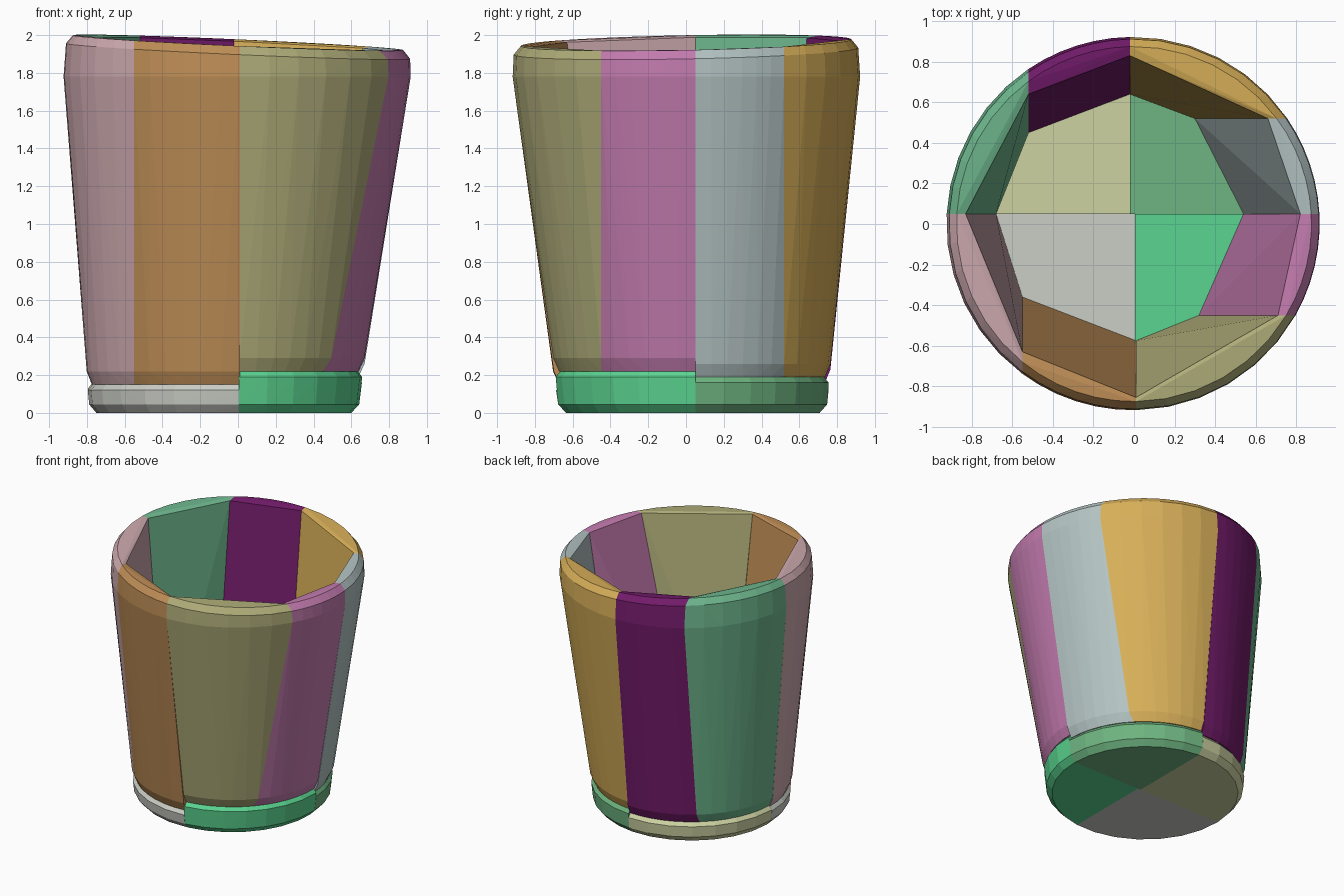
import bpy, bmesh, math

if "Cube" in bpy.data.objects:
    bpy.data.objects.remove(bpy.data.objects["Cube"])

# Cup outline: radius and centre drift slightly with height
def ring(z, r):
    k = 1 - z / 1.9
    return -0.075 * k, 0.035 * k, r

def rim_z(x, y):
    return 1.96 - 0.045 * x + 0.02 * y

def cut_angle(z, r, cut):
    """Angle at which a straight cut plane crosses the cup's outer circle."""
    axis, val, sign = cut[:3]
    cx, cy, r = ring(z, r)
    if axis == 'y':
        s = val - cy
        return math.atan2(s, sign * math.sqrt(r * r - s * s))
    c = val - cx
    return math.atan2(sign * math.sqrt(r * r - c * c), c)

def arc(z, r, cut_a, cut_b, n, drop=None):
    """Outer arc between two cuts; with drop set, it follows the sloping rim."""
    a, b = cut_angle(z, r, cut_a), cut_angle(z, r, cut_b)
    if b < a:
        b += 2 * math.pi
    cx, cy, r = ring(z, r)
    pts = []
    for i in range(n + 1):
        t = a + (b - a) * i / n
        x, y = cx + r * math.cos(t), cy + r * math.sin(t)
        pts.append((x, y, z if drop is None else rim_z(x, y) - drop))
    return pts

def hull(name, pts, rgb):
    bm = bmesh.new()
    for p in pts:
        bm.verts.new(p)
    res = bmesh.ops.convex_hull(bm, input=bm.verts)
    junk = {v for v in res['geom_interior'] + res['geom_unused']
            if isinstance(v, bmesh.types.BMVert)}
    bmesh.ops.delete(bm, geom=list(junk), context='VERTS')
    bmesh.ops.recalc_face_normals(bm, faces=bm.faces)
    me = bpy.data.meshes.new(name)
    bm.to_mesh(me)
    bm.free()
    ob = bpy.data.objects.new(name, me)
    bpy.context.collection.objects.link(ob)
    mat = bpy.data.materials.new(name + "_colour")
    mat.diffuse_color = [c ** 2.2 for c in rgb] + [1]
    mat.use_nodes = True
    mat.node_tree.nodes["Principled BSDF"].inputs["Base Color"].default_value = mat.diffuse_color
    me.materials.append(mat)

# Cuts counter-clockwise: axis, position, side, inner edge at floor, inner edge at rim
cuts = [('y', 0.05, 1, 0.54, 0.82), ('y', 0.52, 1, 0.30, 0.66),
        ('x', -0.02, 1, 0.64, 0.83), ('x', -0.52, 1, 0.45, 0.64),
        ('y', 0.05, -1, -0.68, -0.83), ('x', -0.55, -1, -0.36, -0.63),
        ('x', 0.01, -1, -0.575, -0.855), ('y', -0.45, 1, 0.32, 0.71)]

def inner(cut, top, z):
    v = cut[4] if top else cut[3]
    x, y = (v, cut[1]) if cut[0] == 'y' else (cut[1], v)
    return (x, y, rim_z(x, y) - 0.01 if top else z)

# Wall panels: bottom height and colour
panels = [(0.19, (.70, .76, .76)), (0.19, (.84, .68, .35)), (0.16, (.45, .13, .42)),
          (0.16, (.43, .71, .55)), (0.15, (.80, .66, .68)), (0.15, (.74, .55, .34)),
          (0.22, (.68, .67, .47)), (0.22, (.76, .48, .68))]
for i, (z0, rgb) in enumerate(panels):
    a, b = cuts[i], cuts[(i + 1) % 8]
    pts = [inner(c, t, z0) for c in (a, b) for t in (False, True)]
    pts += arc(z0, 0.705, a, b, 6)
    pts += arc(z0 + 0.07, 0.735, a, b, 6)
    pts += arc(1.78, 0.92, a, b, 6)
    pts += arc(1.9, 0.912, a, b, 6, 0.045)
    pts += arc(1.9, 0.875, a, b, 6, 0.0)
    hull(f"wall_panel_{i + 1}", pts, rgb)

# Floor quarters: bounding cuts, thickness, colour
axes = [('y', 0.05, 1), ('x', -0.02, 1), ('y', 0.05, -1), ('x', 0.005, -1)]
floors = [(0.19, (.43, .70, .50)), (0.16, (.80, .82, .63)),
          (0.15, (.79, .80, .77)), (0.22, (.36, .83, .56))]
for i, (h, rgb) in enumerate(floors):
    a, b = axes[i], axes[(i + 1) % 4]
    cx = a[1] if a[0] == 'x' else b[1]
    pts = [(cx, 0.05, 0), (cx, 0.05, h)]
    for z, r in ((0, 0.675), (0.045, 0.715), (h - 0.03, 0.725), (h, 0.70)):
        pts += arc(z, r, a, b, 7)
    hull(f"floor_quarter_{i + 1}", pts, rgb)
